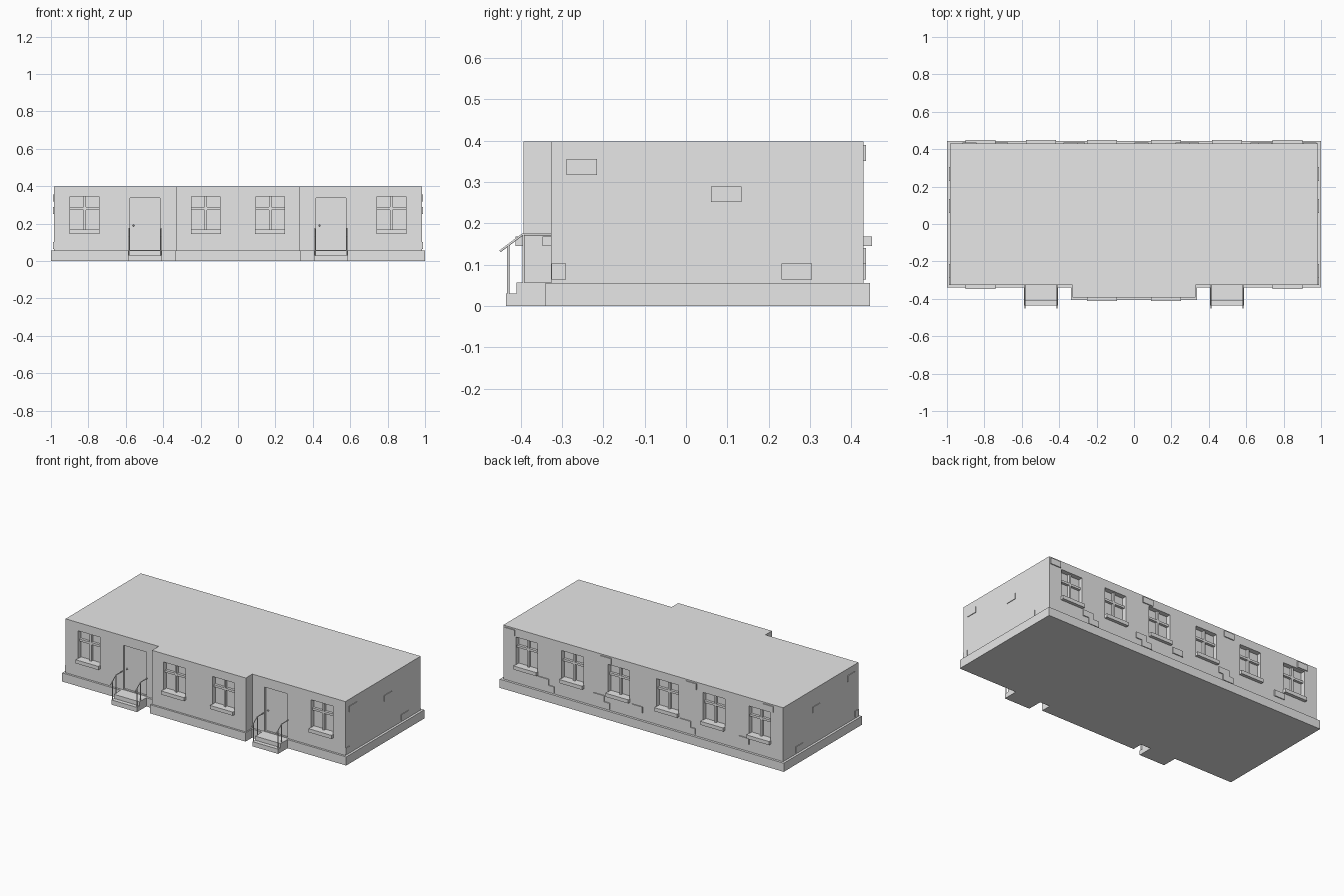
import bpy, bmesh
from mathutils import Vector

cube = bpy.data.objects.get("Cube")
if cube:
    bpy.data.objects.remove(cube, do_unlink=True)

GREY = (0.8, 0.8, 0.8, 1)
plaster = bpy.data.materials.new("plain grey")
plaster.use_nodes = True
plaster.diffuse_color = GREY
plaster.node_tree.nodes["Principled BSDF"].inputs["Base Color"].default_value = GREY


def finish(name, bm):
    bmesh.ops.recalc_face_normals(bm, faces=bm.faces)
    mesh = bpy.data.meshes.new(name)
    bm.to_mesh(mesh)
    bm.free()
    mesh.materials.append(plaster)
    obj = bpy.data.objects.new(name, mesh)
    bpy.context.collection.objects.link(obj)
    return obj


def add_box(bm, x, y, z):
    """Box from three (low, high) ranges."""
    verts = bmesh.ops.create_cube(bm, size=1)["verts"]
    for v in verts:
        v.co = [(r[0] + r[1]) / 2 + c * (r[1] - r[0]) for r, c in zip((x, y, z), v.co)]


def prism(name, points, offset):
    """Extrude a closed outline along an offset."""
    bm = bmesh.new()
    face = bm.faces.new([bm.verts.new(p) for p in points])
    new = bmesh.ops.extrude_face_region(bm, geom=[face])["geom"]
    bmesh.ops.translate(bm, vec=offset, verts=[v for v in new if isinstance(v, bmesh.types.BMVert)])
    return finish(name, bm)


def footprint(name, half, back, front, bay_half, bay_front, low, high):
    side = [(half, back), (half, front), (bay_half, front), (bay_half, bay_front)]
    outline = side + [(-x, y) for x, y in reversed(side)]
    return prism(name, [(x, y, low) for x, y in outline], (0, 0, high - low))


def pipe(name, points, radius):
    curve = bpy.data.curves.new(name, "CURVE")
    curve.dimensions = "3D"
    curve.bevel_depth = radius
    curve.bevel_resolution = 1
    curve.use_fill_caps = True
    line = curve.splines.new("POLY")
    line.points.add(len(points) - 1)
    for p, co in zip(line.points, points):
        p.co = (*co, 1)
    curve.materials.append(plaster)
    obj = bpy.data.objects.new(name, curve)
    bpy.context.collection.objects.link(obj)


# Plinth and walls, both stepping out at the centre bay
FRONT, BACK, BAY, TOP = -0.327, 0.43, -0.393, 0.398
footprint("plinth", 1.0, 0.445, -0.34, 0.337, -0.405, 0, 0.055)
walls = footprint("walls", 0.985, BACK, FRONT, 0.33, BAY, 0.055, TOP)

# Openings: x centre, wall plane, outward direction
windows = [(s * x, y, -1) for s in (-1, 1) for x, y in ((0.82, FRONT), (0.172, BAY))]
windows += [(s * x, BACK, 1) for s in (-1, 1) for x in (0.82, 0.497, 0.172)]
DOORS = (-0.497, 0.497)
DEPTH = 0.03


def span(plane, out, a, b):
    """Y range between two distances outward from a wall plane."""
    return tuple(sorted((plane + out * a, plane + out * b)))


bm = bmesh.new()
for x, plane, out in windows:
    add_box(bm, (x - 0.077, x + 0.077), span(plane, out, -DEPTH, 0.05), (0.16, 0.345))
for x in DOORS:
    add_box(bm, (x - 0.08, x + 0.08), span(FRONT, -1, -0.012, 0.05), (0.06, 0.338))
cutter = finish("opening_cutter", bm)
cutter.hide_render = True
cut = walls.modifiers.new("openings", "BOOLEAN")
cut.operation = "DIFFERENCE"
cut.solver = "EXACT"
cut.object = cutter
bpy.context.view_layer.objects.active = walls
bpy.ops.object.modifier_apply(modifier=cut.name)
bpy.data.objects.remove(cutter, do_unlink=True)

# Window bars and projecting sills
for x, plane, out in windows:
    bm = bmesh.new()
    bars = span(plane, out, -DEPTH - 0.002, -0.014)
    add_box(bm, (x - 0.077, x + 0.077), bars, (0.274, 0.288))
    add_box(bm, (x - 0.006, x + 0.006), bars, (0.16, 0.345))
    finish("window_bars", bm)
    bm = bmesh.new()
    add_box(bm, (x - 0.08, x + 0.08), span(plane, out, -DEPTH, 0.02), (0.145, 0.168))
    finish("window_sill", bm)

# Entrances: door knob, steps and handrails
for x in DOORS:
    bm = bmesh.new()
    bmesh.ops.create_icosphere(bm, subdivisions=1, radius=0.006)
    bmesh.ops.translate(bm, verts=bm.verts, vec=(x - 0.062, FRONT + 0.008, 0.19))
    finish("door_knob", bm)
    steps = [(FRONT, 0), (-0.435, 0), (-0.435, 0.03), (-0.41, 0.03), (-0.41, 0.056), (FRONT, 0.056)]
    prism("entrance_steps", [(x - 0.09, y, z) for y, z in steps], (0.18, 0, 0))
    for rail_x in (x - 0.086, x + 0.086):
        rail = [(FRONT, 0.173), (-0.395, 0.173), (-0.45, 0.132)]
        pipe("handrail", [(rail_x, y, z) for y, z in rail], 0.003)
        for y, low, high in ((-0.43, 0.03, 0.147), (-0.393, 0.056, 0.173)):
            pipe("rail_post", [(rail_x, y, low), (rail_x, y, high)], 0.003)

# Exposed bricks on the end walls
bm = bmesh.new()
for s in (-1, 1):
    for y, z in ((-0.252, 0.336), (0.097, 0.27), (0.268, 0.083), (-0.308, 0.083)):
        half = 0.037 if y > -0.3 else 0.018
        add_box(bm, sorted((s * 0.98, s * 0.989)), (y - half, y + half), (z - 0.019, z + 0.019))
finish("end_wall_bricks", bm)

# Exposed bricks on the back wall
bm = bmesh.new()
low_row, mid_row, top_row = 0.083, 0.121, 0.37
for x, z in ((0.94, top_row), (0.26, top_row), (-0.34, top_row), (-0.88, top_row),
             (0.70, mid_row), (0.66, low_row), (0.31, mid_row), (0.27, low_row),
             (0.04, mid_row), (-0.30, mid_row), (-0.33, low_row), (-0.71, mid_row)):
    add_box(bm, (x - 0.037, x + 0.037), (BACK - 0.005, BACK + 0.006), (z - 0.019, z + 0.019))
finish("back_wall_bricks", bm)
